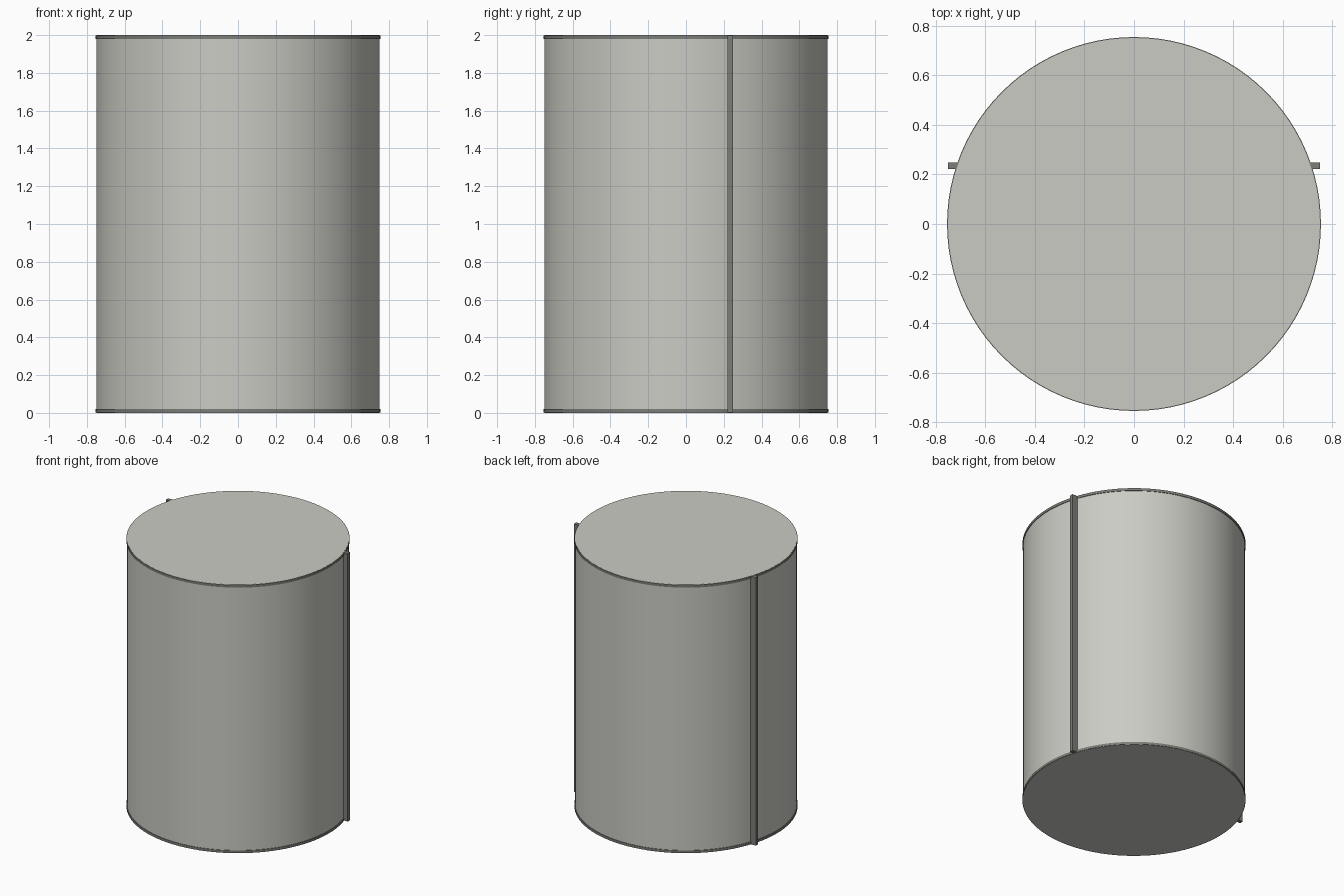
import bpy
import bmesh
import math

SIDES = 96
RADIUS = 0.75
HEIGHT = 2.0

cube = bpy.data.objects.get("Cube")
if cube:
    bpy.data.objects.remove(cube, do_unlink=True)


def make_material(name, colour):
    mat = bpy.data.materials.new(name)
    mat.use_nodes = True
    mat.diffuse_color = colour
    bsdf = next(n for n in mat.node_tree.nodes if n.type == 'BSDF_PRINCIPLED')
    bsdf.inputs["Base Color"].default_value = colour
    bsdf.inputs["Roughness"].default_value = 0.6
    return mat


def finish(obj, name, mat):
    obj.name = name
    obj.data.name = name
    obj.data.materials.append(mat)
    return obj


def smooth(obj):
    bpy.ops.object.select_all(action='DESELECT')
    obj.select_set(True)
    bpy.context.view_layer.objects.active = obj
    bpy.ops.object.shade_smooth_by_angle(angle=math.radians(30))


def make_rim(name, z_low, z_high, mat):
    """Thin band wrapped round the drum, lathed from a rectangular profile."""
    inner, outer = RADIUS - 0.01, RADIUS + 0.004
    profile = [(inner, z_low), (outer, z_low), (outer, z_high), (inner, z_high)]
    bm = bmesh.new()
    verts = [bm.verts.new((r, 0, z)) for r, z in profile]
    edges = [bm.edges.new((verts[i], verts[(i + 1) % 4])) for i in range(4)]
    bmesh.ops.spin(bm, geom=verts + edges, cent=(0, 0, 0), axis=(0, 0, 1),
                   angle=math.tau, steps=SIDES, use_duplicate=False)
    bmesh.ops.remove_doubles(bm, verts=bm.verts, dist=0.0001)
    bmesh.ops.recalc_face_normals(bm, faces=bm.faces)
    mesh = bpy.data.meshes.new(name)
    bm.to_mesh(mesh)
    bm.free()
    obj = bpy.data.objects.new(name, mesh)
    bpy.context.collection.objects.link(obj)
    finish(obj, name, mat)
    smooth(obj)


body_grey = make_material("warm light grey", (0.60, 0.60, 0.555, 1))
trim_grey = make_material("dark grey trim", (0.20, 0.20, 0.185, 1))

# Drum with closed ends
bpy.ops.mesh.primitive_cylinder_add(vertices=SIDES, radius=RADIUS, depth=HEIGHT,
                                    location=(0, 0, HEIGHT / 2))
drum = finish(bpy.context.object, "drum", body_grey)
smooth(drum)

# Bands at both ends
make_rim("bottom_rim", 0.001, 0.02, trim_grey)
make_rim("top_rim", HEIGHT - 0.02, HEIGHT - 0.001, trim_grey)

# Upright seam strips on both sides, towards the back
for side, name in ((1, "left_seam_strip"), (-1, "right_seam_strip")):
    bpy.ops.mesh.primitive_cube_add(size=1, location=(side * 0.725, 0.235, HEIGHT / 2))
    strip = bpy.context.object
    strip.scale = (0.05, 0.028, HEIGHT - 0.002)
    bpy.ops.object.transform_apply(location=False, rotation=False, scale=True)
    finish(strip, name, trim_grey)
